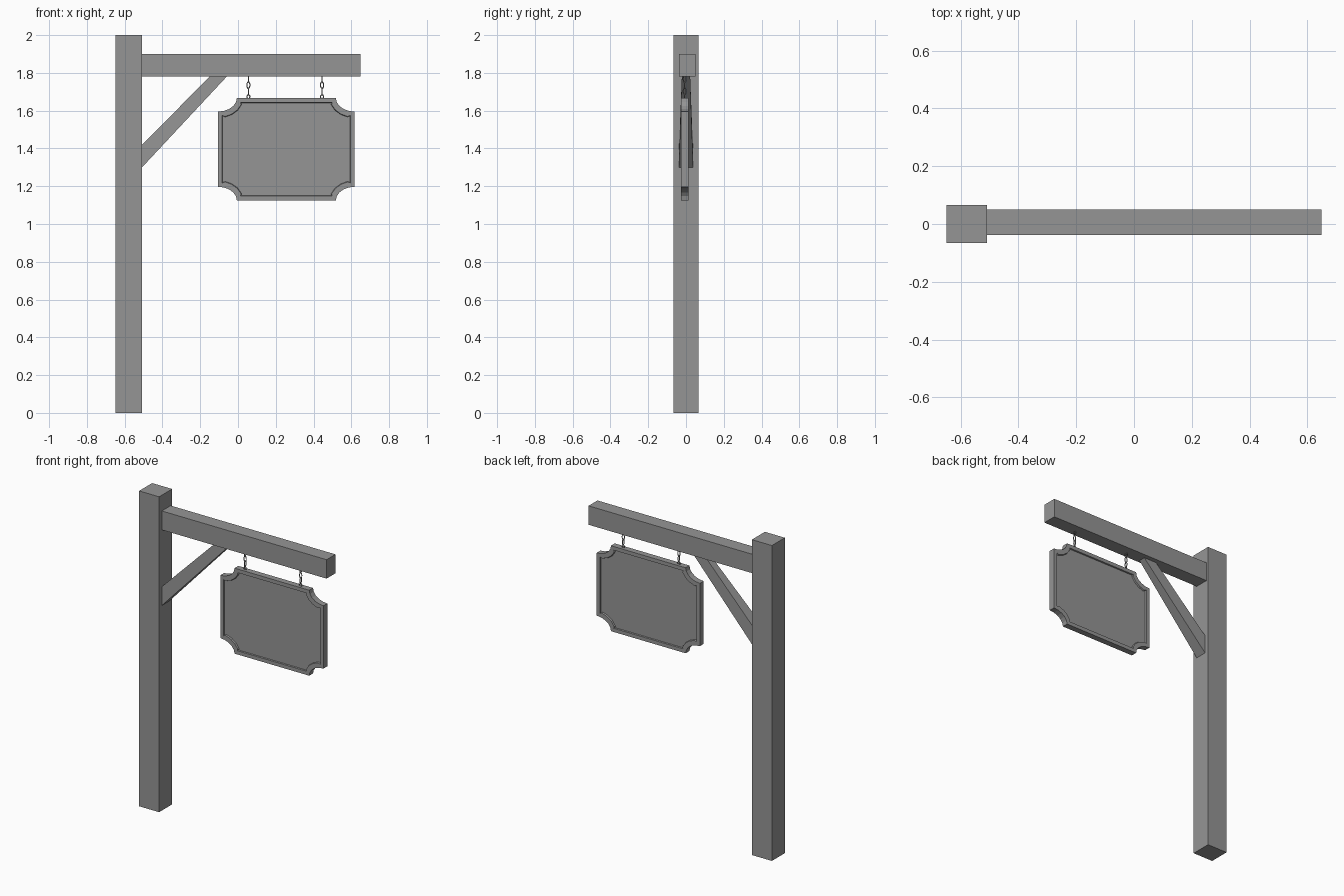
import bpy, bmesh
from math import sin, cos, pi
from mathutils import Matrix, Vector

cube = bpy.data.objects.get("Cube")
if cube:
    bpy.data.objects.remove(cube, do_unlink=True)

grey = bpy.data.materials.new("plain grey")
grey.use_nodes = True
colour = (0.3, 0.3, 0.3, 1)
grey.diffuse_color = colour
grey.node_tree.nodes["Principled BSDF"].inputs["Base Color"].default_value = colour


def finish(name, bm):
    bmesh.ops.recalc_face_normals(bm, faces=bm.faces)
    mesh = bpy.data.meshes.new(name)
    bm.to_mesh(mesh)
    bm.free()
    mesh.materials.append(grey)
    obj = bpy.data.objects.new(name, mesh)
    bpy.context.collection.objects.link(obj)
    return obj


def box(name, low, high):
    low, high = Vector(low), Vector(high)
    bm = bmesh.new()
    place = Matrix.Translation((low + high) / 2) @ Matrix.Diagonal((*(high - low), 1))
    bmesh.ops.create_cube(bm, size=1, matrix=place)
    return finish(name, bm)


def prism(front, back):
    """Join two matching outlines into a closed solid."""
    bm = bmesh.new()
    a = [bm.verts.new(p) for p in front]
    b = [bm.verts.new(p) for p in back]
    caps = [bm.faces.new(a), bm.faces.new(b[::-1])]
    for i in range(len(a)):
        j = (i + 1) % len(a)
        bm.faces.new((a[j], a[i], b[i], b[j]))
    bmesh.ops.recalc_face_normals(bm, faces=bm.faces)
    return bm, caps


# Post and beam
box("post", (-0.648, -0.065, 0), (-0.508, 0.065, 2))
box("beam", (-0.508, -0.038, 1.78), (0.648, 0.051, 1.9))

# Diagonal brace, thinner where it meets the beam
brace = [(-0.508, 1.3, 0.038), (-0.06, 1.78, 0.022),
         (-0.15, 1.78, 0.022), (-0.508, 1.42, 0.036)]
bm, _ = prism([(x, -w, z) for x, z, w in brace], [(x, w, z) for x, z, w in brace])
finish("brace", bm)

# Sign board with scooped corners and a recessed panel on both faces
sign_x, sign_y, sign_z = 0.256, -0.007, 1.396
half_w, half_h, half_d = 0.362, 0.271, 0.019
outline = []
for sx, sz in ((1, 1), (-1, 1), (-1, -1), (1, -1)):
    arc = [(sign_x + sx * (half_w - 0.1 * cos(t)), sign_z + sz * (half_h - 0.072 * sin(t)))
           for t in (pi / 2 * i / 5 for i in range(6))]
    outline += arc[::-1] if sx * sz > 0 else arc
bm, caps = prism([(x, sign_y - half_d, z) for x, z in outline],
                 [(x, sign_y + half_d, z) for x, z in outline])
bmesh.ops.inset_individual(bm, faces=caps, thickness=0.03)
bmesh.ops.inset_individual(bm, faces=caps, thickness=0.003, depth=-0.009)
finish("sign_board", bm)


# Chain links, each a stretched ring turned a quarter from the last
def link(name, x, z, height, turn, wire=0.003, width=0.022):
    bm = bmesh.new()
    rings = []
    for i in range(12):
        a = 2 * pi * i / 12
        ring = []
        for k in range(6):
            b = 2 * pi * k / 6
            u = (width / 2 - wire + wire * cos(b)) * cos(a)
            w = (height / 2 - wire + wire * cos(b)) * sin(a)
            ring.append(bm.verts.new((u, wire * sin(b), w)))
        rings.append(ring)
    for i in range(12):
        for k in range(6):
            m, n = (i + 1) % 12, (k + 1) % 6
            bm.faces.new((rings[i][k], rings[m][k], rings[m][n], rings[i][n]))
    bm.transform(Matrix.Translation((x, sign_y, z)) @ Matrix.Rotation(turn, 4, "Z"))
    finish(name, bm)


for side, x in (("right", 0.055), ("left", 0.445)):
    for i, z in enumerate((1.768, 1.735, 1.703, 1.674)):
        link(f"{side}_chain_link_{i + 1}", x, z, 0.042 if i < 3 else 0.026,
             pi / 2 * (1 - i % 2))
